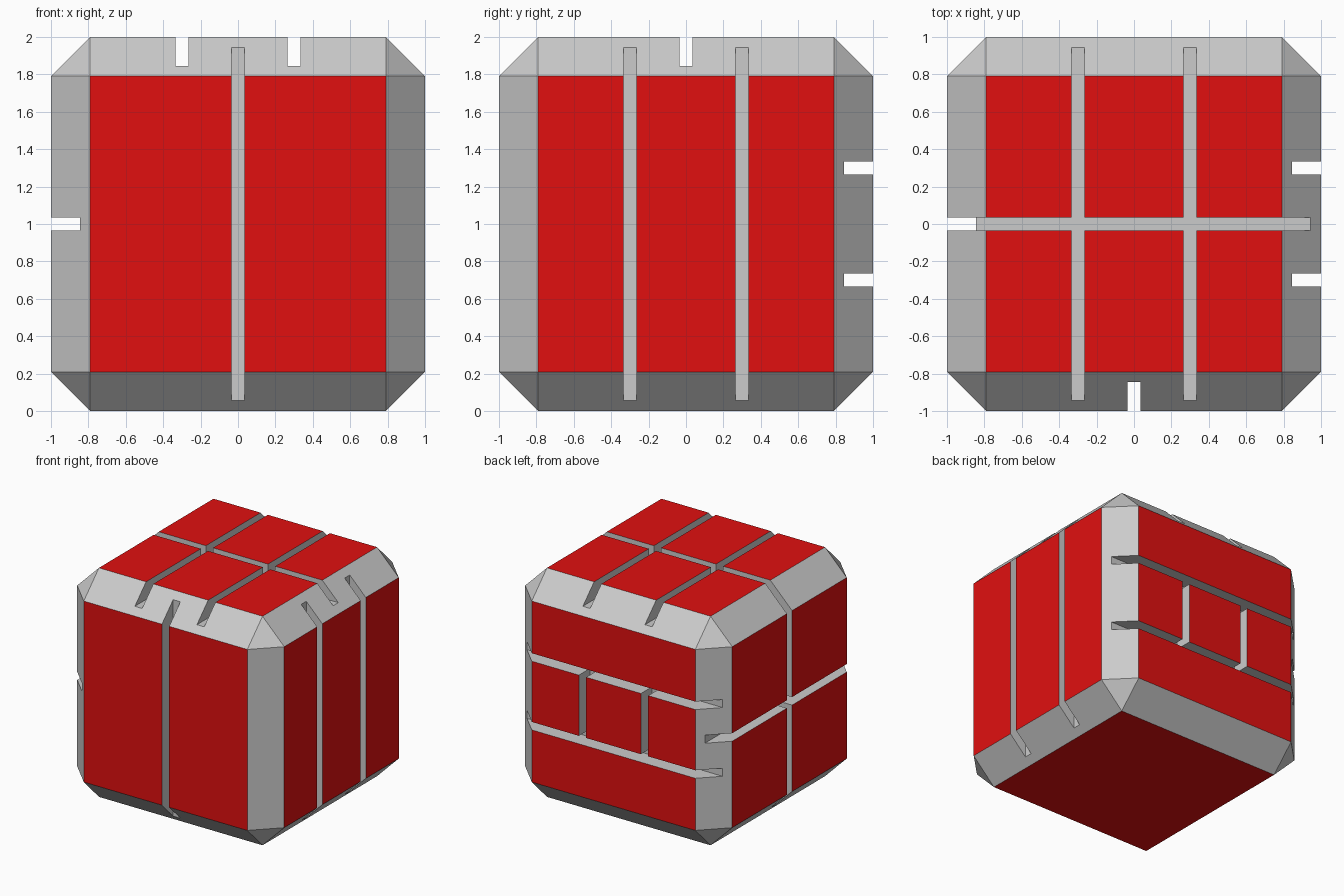
import bpy, bmesh
from mathutils import Matrix, Vector

if "Cube" in bpy.data.objects:
    bpy.data.objects.remove(bpy.data.objects["Cube"])

CHAMFER = 0.21   # edge bevel
W = 0.07         # groove width
D = 0.155        # groove depth
OVER = 0.1       # cutter overshoot outside the body

red = bpy.data.materials.new("red_panel")
red.diffuse_color = (0.75, 0.005, 0.005, 1)
red.use_nodes = True
red.node_tree.nodes["Principled BSDF"].inputs["Base Color"].default_value = red.diffuse_color

# Chamfered cube body, with the six flat sides coloured red
bm = bmesh.new()
bmesh.ops.create_cube(bm, size=2, matrix=Matrix.Translation((0, 0, 1)))
bmesh.ops.bevel(bm, geom=bm.edges[:], offset=CHAMFER, offset_type='OFFSET',
                segments=1, profile=0.5, affect='EDGES')
bm.normal_update()
for f in bm.faces:
    f.material_index = int(max(abs(c) for c in f.normal) > 0.99)
mesh = bpy.data.meshes.new("chamfered_block")
bm.to_mesh(mesh)
bm.free()
mesh.materials.append(None)
mesh.materials.append(red)
body = bpy.data.objects.new("chamfered_block", mesh)
bpy.context.collection.objects.link(body)
bpy.context.view_layer.objects.active = body
body.select_set(True)


def groove(side, sign, along, at, half=1.2):
    """Cut a groove into one side (axis, sign), running along an axis."""
    across = 3 - side - along
    size, pos = Vector((0, 0, 0)), Vector((0, 0, 1))
    size[side] = D + OVER
    pos[side] += sign * (1 - D + (D + OVER) / 2)
    size[along] = 2 * half
    size[across] = W
    pos[across] += at
    bm = bmesh.new()
    bmesh.ops.create_cube(bm, size=1, matrix=Matrix.LocRotScale(pos, None, size))
    me = bpy.data.meshes.new("groove_cutter")
    bm.to_mesh(me)
    bm.free()
    cutter = bpy.data.objects.new("groove_cutter", me)
    bpy.context.collection.objects.link(cutter)
    cutter.hide_render = True
    mod = body.modifiers.new("groove", 'BOOLEAN')
    mod.operation = 'DIFFERENCE'
    mod.solver = 'EXACT'
    mod.object = cutter
    bpy.ops.object.modifier_apply(modifier=mod.name)
    bpy.data.objects.remove(cutter)


X, Y, Z = 0, 1, 2
groove(Y, -1, Z, 0)              # front: one upright groove
groove(Z, 1, X, 0)               # top: one groove across
groove(X, -1, Z, 0)              # left: cross
groove(X, -1, Y, 0)
for s in (-0.3, 0.3):
    groove(X, 1, Z, s)           # right: two upright grooves
    groove(Z, 1, Y, s)           # top: two grooves front to back
    groove(Y, 1, X, s)           # back: two level grooves
    groove(Y, 1, Z, s, 0.3)      # back: short uprights between them
